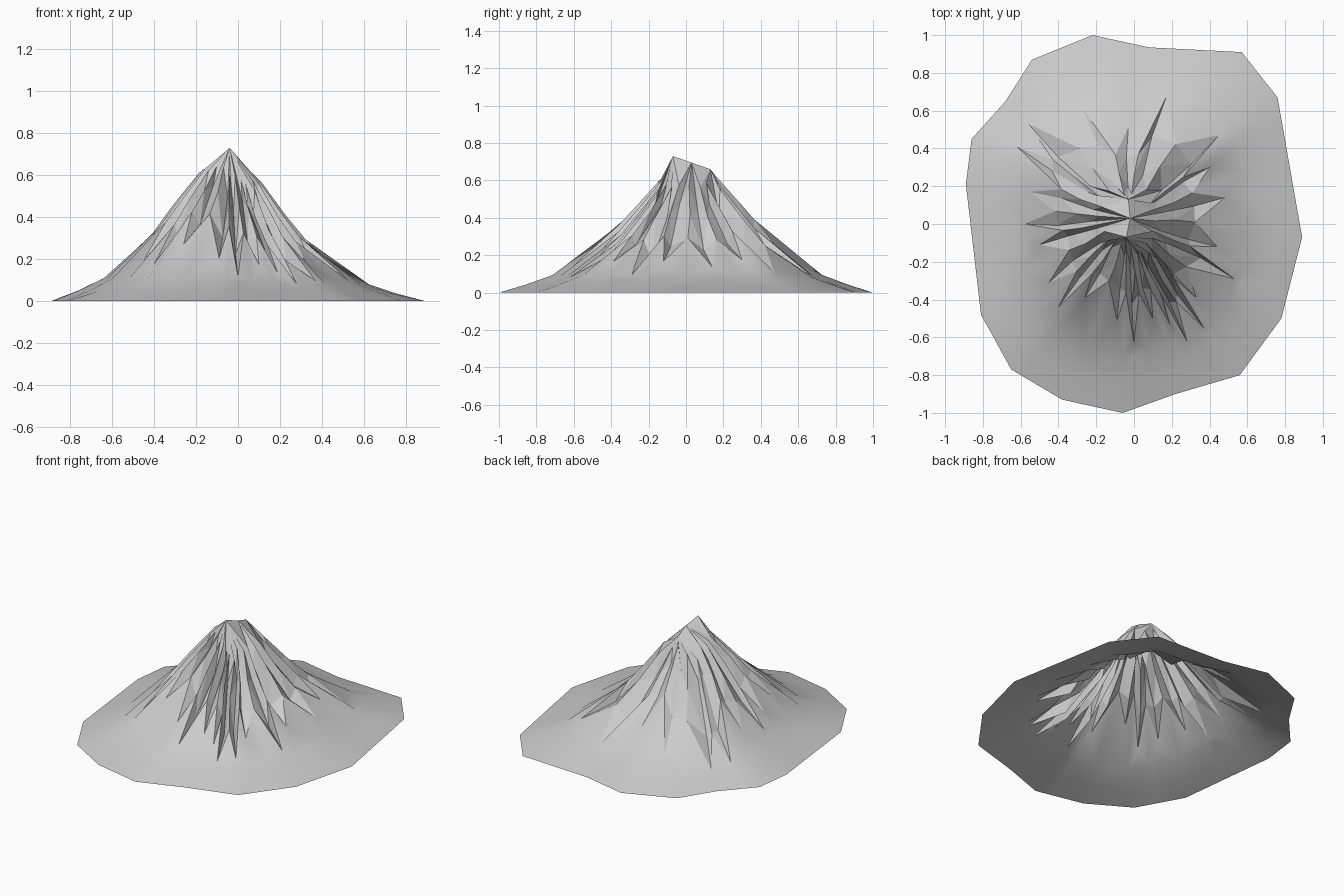
import bpy, bmesh, math, random
from mathutils import Vector

if "Cube" in bpy.data.objects:
    bpy.data.objects.remove(bpy.data.objects["Cube"])

random.seed(4)
C = Vector((-0.03, 0.02))

# foot outline of the mountain, and lower ends of the rocky gullies (plan view)
OUTLINE = [(-.22, 1), (.08, .935), (.57, .91), (.76, .67), (.89, -.07), (.78, -.5),
           (.56, -.8), (.22, -.9), (-.06, -1), (-.38, -.93), (-.65, -.77), (-.81, -.48),
           (-.89, .21), (-.86, .45), (-.68, .65), (-.54, .87)]
TIPS = [(.48, .14), (.40, .30), (.45, .47), (.17, .67), (-.03, .51), (-.27, .61),
        (-.56, .53), (-.62, .41), (-.55, .17), (-.58, 0), (-.5, -.11), (-.45, -.31),
        (-.4, -.44), (-.26, -.39), (-.09, -.51), (0, -.63), (.1, -.5), (.19, -.53),
        (.28, -.62), (.37, -.55), (.33, -.39), (.53, -.29), (.44, -.12)]
PROFILE = [(0, .76), (.07, .70), (.3, .44), (.5, .22), (.65, .12), (.82, .055), (1, 0)]


def angle(p):
    return math.atan2(p[1] - C.y, p[0] - C.x) % math.tau


def reach(a):
    # distance from the centre to the outline in direction a
    d = Vector((math.cos(a), math.sin(a)))
    for i, p in enumerate(OUTLINE):
        p, q = Vector(p) - C, Vector(OUTLINE[i - 1]) - C
        e = q - p
        det = d.cross(e)
        if abs(det) > 1e-6:
            r, s = p.cross(e) / det, p.cross(d) / det
            if r > 0 and -1e-6 <= s <= 1 + 1e-6:
                return r
    return .9


def height(t, a):
    for (t0, z0), (t1, z1) in zip(PROFILE, PROFILE[1:]):
        if t <= t1:
            z = z0 + (z1 - z0) * (t - t0) / (t1 - t0)
            break
    else:
        z = 0
    return z * (1 - .15 * math.cos(a) * min(1, t / .4))


# alternating gully and ridge columns around the peak
tips = sorted((angle(p), (Vector(p) - C).length) for p in TIPS)
columns = []
for i, (a, r) in enumerate(tips):
    a2, r2 = tips[(i + 1) % len(tips)]
    if a2 < a:
        a2 += math.tau
    mid = (a + a2) / 2
    columns.append((a, r / reach(a), True))
    columns.append((mid, .72 * min(r, r2) / reach(mid), False))

bm = bmesh.new()
summit = [bm.verts.new(v) for v in [(-.04, -.07, .73), (-.02, .03, .695), (-.03, .13, .66)]]
grid = []
for a, t, gully in columns:
    fr = (.68, .36) if gully else (.72, .4)
    low = max(.72, t + .05)
    ts = [1, (1 + low) / 2, low, t, t * fr[0], t * fr[1]]
    # the back left flank is only lightly furrowed
    calm = 1 - .65 * max(0, math.cos(a - 2.3)) ** 2
    col = []
    for k, tt in enumerate(ts):
        aa = a + (random.uniform(-.04, .04) if k > 3 else 0)
        r = tt * reach(aa)
        dip = random.uniform(.05, .08) * calm if gully and k > 3 else 0
        col.append(bm.verts.new((C.x + r * math.cos(aa), C.y + r * math.sin(aa),
                                 max(0, height(tt, a) - dip))))
    s = math.sin(a)
    col.append(summit[0 if s < -.4 else 2 if s > .4 else 1])
    grid.append(col)

# put the outline corners exactly on the nearest columns
for p in OUTLINE:
    v = min((c[0] for c in grid), key=lambda v: (v.co.xy - Vector(p)).length)
    v.co = (*p, 0)

# skirt bands are smooth, rock bands are faceted
for i, c in enumerate(grid):
    n = grid[(i + 1) % len(grid)]
    gully = columns[i][2]
    for k in range(6):
        q = [c[k], n[k], n[k + 1], c[k + 1]]
        if gully:
            tris = [(q[0], q[1], q[3]), (q[1], q[2], q[3])]
        else:
            tris = [(q[0], q[1], q[2]), (q[0], q[2], q[3])]
        for tri in tris:
            if len(set(tri)) == 3:
                bm.faces.new(tri).smooth = k < 3

bmesh.ops.recalc_face_normals(bm, faces=bm.faces)
if sum(f.normal.z for f in bm.faces) < 0:
    bmesh.ops.reverse_faces(bm, faces=bm.faces)
me = bpy.data.meshes.new("mountain")
bm.to_mesh(me)
bm.free()
bpy.context.collection.objects.link(bpy.data.objects.new("mountain", me))
